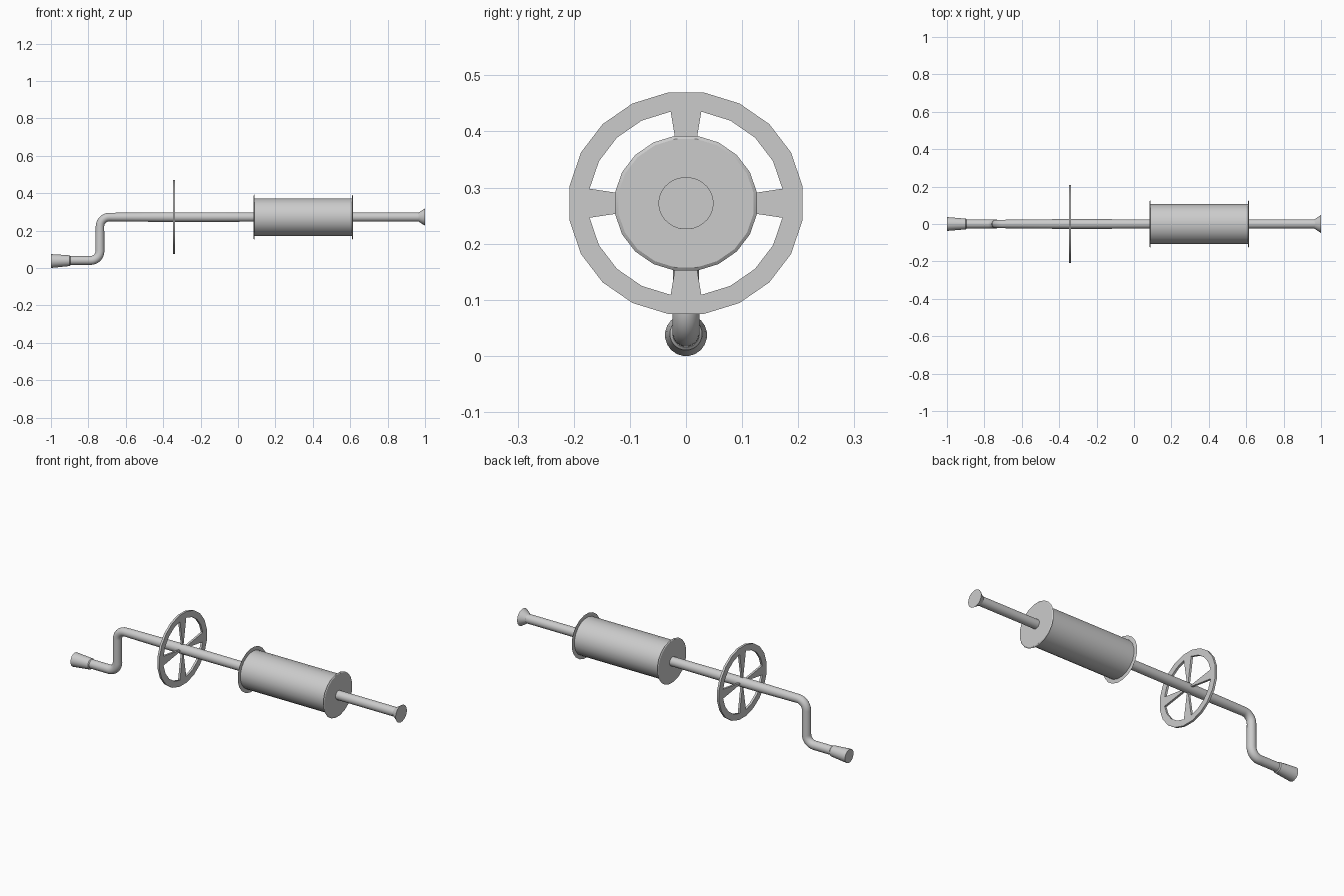
import bpy, bmesh, math
from mathutils import Vector

if "Cube" in bpy.data.objects:
    bpy.data.objects.remove(bpy.data.objects["Cube"])

AXIS = 0.272      # height of the main shaft
FLAT = 0.95       # the round parts are slightly squashed in z


def finish(bm, name):
    bmesh.ops.recalc_face_normals(bm, faces=bm.faces)
    mesh = bpy.data.meshes.new(name)
    bm.to_mesh(mesh)
    bm.free()
    ob = bpy.data.objects.new(name, mesh)
    bpy.context.collection.objects.link(ob)
    bpy.ops.object.select_all(action='DESELECT')
    ob.select_set(True)
    bpy.context.view_layer.objects.active = ob
    bpy.ops.object.shade_smooth_by_angle(angle=math.radians(30))
    return ob


def sweep(name, pts, sides=20, squash=1.0):
    """Round tube through (x, z, radius) points, capped at both ends."""
    bm = bmesh.new()
    rings = []
    for i, (x, z, r) in enumerate(pts):
        a, b = pts[max(i - 1, 0)], pts[min(i + 1, len(pts) - 1)]
        t = Vector((b[0] - a[0], 0, b[1] - a[1])).normalized()
        up = Vector((-t.z, 0, t.x))
        ring = []
        for k in range(sides):
            ang = 2 * math.pi * (k + 0.5) / sides
            p = Vector((x, 0, z)) + up * (r * squash * math.sin(ang))
            p.y = r * math.cos(ang)
            ring.append(bm.verts.new(p))
        rings.append(ring)
    for r0, r1 in zip(rings, rings[1:]):
        for k in range(sides):
            n = (k + 1) % sides
            bm.faces.new((r0[k], r0[n], r1[n], r1[k]))
    bm.faces.new(rings[0])
    bm.faces.new(rings[-1])
    return finish(bm, name)


def bend(cx, cz, rad, a0, a1, tube, steps=7):
    out = []
    for i in range(steps + 1):
        a = math.radians(a0 + (a1 - a0) * i / steps)
        out.append((cx + rad * math.cos(a), cz + rad * math.sin(a), tube))
    return out


# Cranked shaft: low arm, S-bend, long straight run
R = 0.05
path = [(-0.91, 0.04, 0.024)]
path += bend(-0.738 - R, 0.04 + R, R, -90, 0, 0.024)
path += bend(-0.738 + R, AXIS - R, R, 180, 90, 0.023)
path += [(-0.61, AXIS, 0.024), (-0.41, AXIS, 0.026), (-0.2, AXIS, 0.026),
         (0.09, AXIS, 0.025), (0.98, AXIS, 0.025)]
sweep("crank_shaft", path)

# Tapered hand grip and flared shaft end
sweep("hand_grip", [(-1.0, 0.037, 0.0375), (-0.9, 0.039, 0.029), (-0.895, 0.039, 0.024)])
sweep("flared_end", [(0.965, AXIS, 0.025), (1.0, AXIS, 0.049)], 32, FLAT)

# Drum with thin lipped flanges at both ends
drum = [(0.083, 0.122), (0.087, 0.128), (0.089, 0.107),
        (0.609, 0.107), (0.611, 0.128), (0.615, 0.122)]
sweep("drum", [(x, AXIS, r) for x, r in drum], 20, FLAT)

# Flat wheel: 20-sided rim, with every fifth wedge kept as a spoke
bm = bmesh.new()
N = 20


def wheel_ring(r):
    return [bm.verts.new((-0.348, r * math.cos(a), AXIS + FLAT * r * math.sin(a)))
            for a in (2 * math.pi * (k - 0.5) / N for k in range(N))]


outer, inner, hub = wheel_ring(0.21), wheel_ring(0.174), wheel_ring(0.02)
for k in range(N):
    n = (k + 1) % N
    bm.faces.new((outer[k], outer[n], inner[n], inner[k]))
    if k % 5 == 0:
        bm.faces.new((inner[k], inner[n], hub[n], hub[k]))
bm.verts.ensure_lookup_table()
for v in [v for v in bm.verts if not v.link_faces]:
    bm.verts.remove(v)
ext = bmesh.ops.extrude_face_region(bm, geom=bm.faces[:], use_keep_orig=True)
bmesh.ops.translate(bm, vec=(0.012, 0, 0),
                    verts=[g for g in ext["geom"] if isinstance(g, bmesh.types.BMVert)])
finish(bm, "spoked_wheel")
